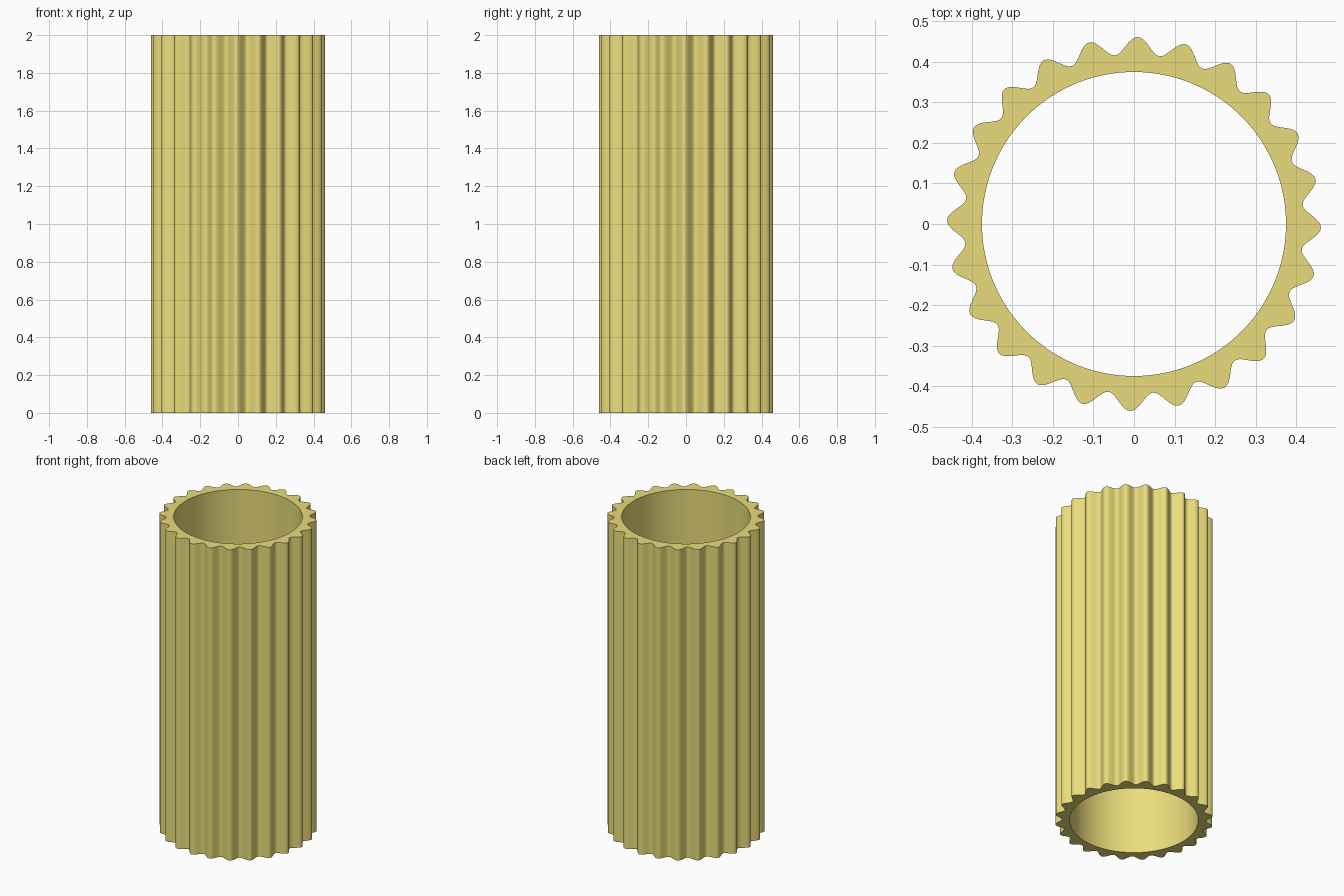
import bpy, bmesh, math

if "Cube" in bpy.data.objects:
    bpy.data.objects.remove(bpy.data.objects["Cube"])

TEETH, STEPS = 24, 16
N = TEETH * STEPS
HEIGHT = 2.0
R_IN, R_MID, AMP = 0.375, 0.44, 0.0215
PHASE = math.radians(-1.1)

bm = bmesh.new()


def ring(radius, z):
    verts = []
    for i in range(N):
        a = 2 * math.pi * i / N
        r = radius(a)
        verts.append(bm.verts.new((r * math.cos(a + PHASE), r * math.sin(a + PHASE), z)))
    return verts


# wavy outer wall and round bore
wave = lambda a: R_MID + AMP * math.cos(TEETH * a)
bore = lambda a: R_IN
loops = [ring(wave, 0), ring(wave, HEIGHT), ring(bore, HEIGHT), ring(bore, 0)]

# bridge outer wall, top rim, bore and bottom rim
for k in range(4):
    a, b = loops[k], loops[(k + 1) % 4]
    for i in range(N):
        j = (i + 1) % N
        bm.faces.new((a[i], a[j], b[j], b[i]))
bmesh.ops.recalc_face_normals(bm, faces=bm.faces)

mesh = bpy.data.meshes.new("fluted_tube")
bm.to_mesh(mesh)
bm.free()
tube = bpy.data.objects.new("fluted_tube", mesh)
bpy.context.collection.objects.link(tube)

# yellow plastic
mat = bpy.data.materials.new("yellow")
mat.diffuse_color = (0.82, 0.72, 0.2, 1)
mat.use_nodes = True
mat.node_tree.nodes["Principled BSDF"].inputs["Base Color"].default_value = mat.diffuse_color
mesh.materials.append(mat)

bpy.context.view_layer.objects.active = tube
tube.select_set(True)
bpy.ops.object.shade_smooth_by_angle(angle=math.radians(30))
